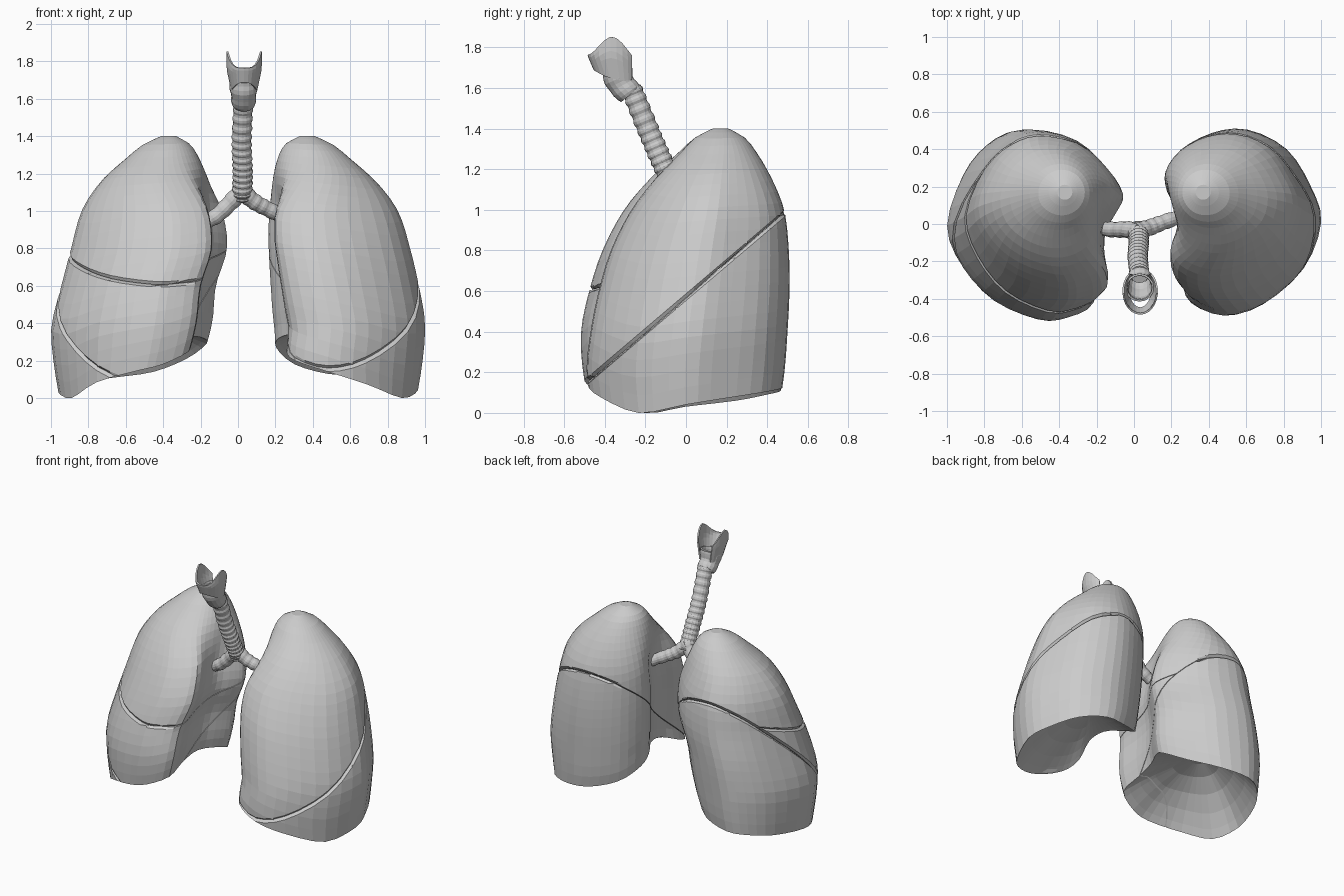
import bpy, bmesh, math
from mathutils import Vector

if "Cube" in bpy.data.objects:
    bpy.data.objects.remove(bpy.data.objects["Cube"])

# Lung levels: z, inner x (+side), inner x (-side), outer x, front y (+), front y (-), back y
LEVELS = [
    (0.00, .30, .30, .955, -.46, -.46, .450), (0.20, .20, .20, .987, -.49, -.50, .480),
    (0.40, .165, .14, 1.0, -.47, -.51, .495), (0.60, .16, .12, .967, -.43, -.47, .505),
    (0.80, .16, .06, .92, -.37, -.405, .502), (1.00, .165, .085, .855, -.27, -.30, .480),
    (1.15, .175, .14, .745, -.16, -.18, .425), (1.28, .210, .205, .600, -.03, -.04, .350),
    (1.36, .255, .26, .500, .05, .05, .285), (1.40, .33, .33, .41, .13, .13, .210)]
# Plan outline: u (0 inner, 1 outer), v (0 front, 1 back), height of the lower rim
OUTLINE = {
    1: [(1, .5, .04), (.93, .7, .07), (.78, .9, .10), (.55, 1, .12), (.33, .98, .13),
        (.12, .88, .18), (.01, .74, .27), (.02, .62, .32), (.09, .5, .34), (.10, .36, .32),
        (.045, .2, .25), (.10, .07, .20), (.33, 0, .14), (.6, .06, .075), (.88, .25, 0)],
    -1: [(1, .5, .03), (.9, .77, .06), (.75, .93, .09), (.57, 1, .11), (.3, .94, .14),
         (.1, .77, .21), (0, .62, .29), (.03, .53, .32), (.11, .4, .33), (.12, .25, .30),
         (.1, .08, .25), (.25, .01, .18), (.42, 0, .145), (.7, .1, .085), (.9, .28, 0)]}
SUB, ROWS, TOP = 3, 22, 1.4


def hermite(p0, p1, m0, m1, t):
    return ((2*t**3 - 3*t*t + 1)*p0 + (t**3 - 2*t*t + t)*m0
            + (3*t*t - 2*t**3)*p1 + (t**3 - t*t)*m1)


def level(z, k):
    """Smoothly interpolate column k of the level table."""
    n = len(LEVELS)
    i = 0
    while i < n - 2 and z > LEVELS[i + 1][0]:
        i += 1

    def slope(j):
        a, b = LEVELS[max(j - 1, 0)], LEVELS[min(j + 1, n - 1)]
        return (b[k] - a[k]) / (b[0] - a[0])
    a, b = LEVELS[i], LEVELS[i + 1]
    h = b[0] - a[0]
    return hermite(a[k], b[k], slope(i)*h, slope(i + 1)*h, (z - a[0]) / h)


def closed_spline(pts):
    out, n = [], len(pts)
    for i in range(n):
        a, b, c, d = (Vector(pts[(i + j) % n]) for j in (-1, 0, 1, 2))
        for s in range(SUB):
            out.append(hermite(b, c, (c - a)*.5, (d - b)*.5, s / SUB))
    return out


def clamp01(t):
    return max(0, min(1, t))


def skin(bm, rings, closed=True):
    for a, b in zip(rings, rings[1:]):
        n = len(a)
        for i in range(n if closed else n - 1):
            j = (i + 1) % n
            bm.faces.new((a[i], a[j], b[j], b[i]))


def finish(bm, name):
    bmesh.ops.recalc_face_normals(bm, faces=bm.faces)
    me = bpy.data.meshes.new(name)
    bm.to_mesh(me)
    bm.free()
    ob = bpy.data.objects.new(name, me)
    bpy.context.collection.objects.link(ob)
    return ob


def whole_lung(side):
    bm = bmesh.new()
    plan = closed_spline(OUTLINE[side])
    n = len(plan)
    kin, kf = (1, 4) if side > 0 else (2, 5)

    def point(i, t):
        u, v, rim = plan[i]
        rim = max(rim, 0)
        z = rim + (TOP - rim)*t
        w = clamp01((z - .95) / .4)
        w = w*w*(3 - 2*w)                       # rounder towards the apex
        a = 2*math.pi*i / n
        u += (.5 + .5*math.cos(a) - u)*w
        v += (.5 + .5*math.sin(a) - v)*w
        xi, xo, yf, yb = (level(z, k) for k in (kin, 3, kf, 6))
        if side > 0:                            # heart notch
            u += .10*clamp01((.85 - z)/.45)*clamp01((z - .1)/.25)*(1 - u)*(1 - v)
        else:                                   # slimmer outer flank
            xo -= .028*math.sin(math.pi*clamp01((z - .35)/.85))
        return Vector((side*(xi + (xo - xi)*u), yf + (yb - yf)*v, z))

    rows = [[point(i, 1 - (1 - r/ROWS)**1.4) for i in range(n)] for r in range(ROWS + 1)]
    # hollow base that fits over the diaphragm
    mid = Vector((side*.50, .12, .36))
    base = []
    for s in (.12, .35, .58, .78, .92):
        ring = []
        for p in rows[0]:
            q = mid.lerp(p, s)
            q.z = p.z + (mid.z - p.z)*(1 - s**2)
            ring.append(q)
        base.append(ring)
    rings = [[bm.verts.new(p) for p in row] for row in base + rows]
    skin(bm, rings)
    bm.faces.new(rings[0])
    bm.faces.new(rings[-1])
    bmesh.ops.triangulate(bm, faces=[f for f in bm.faces if len(f.verts) > 4])
    bmesh.ops.recalc_face_normals(bm, faces=bm.faces)
    return bm


def lobe(name, side, cuts):
    """Cut a lobe out of the lung; each cut removes what lies along its normal."""
    bm = whole_lung(side)
    for co, no in cuts:
        co, no = Vector(co), Vector(no).normalized()
        for inset, clear in ((.013, False), (.002, True)):
            res = bmesh.ops.bisect_plane(bm, geom=bm.verts[:] + bm.edges[:] + bm.faces[:],
                                         plane_co=co - no*inset, plane_no=no,
                                         clear_outer=clear, dist=1e-5)
        bm.normal_update()
        rim = [e for e in res['geom_cut'] if isinstance(e, bmesh.types.BMVert)]
        for v, nrm in [(v, v.normal.copy()) for v in rim]:
            if nrm.x*side > -.6 and nrm.z > -.4:    # groove only on the outer faces
                v.co -= nrm*.014
        fill = bmesh.ops.holes_fill(bm, edges=[e for e in bm.edges if e.is_boundary], sides=0)
        bmesh.ops.triangulate(bm, faces=fill['faces'])
    return finish(bm, name)


def flip(cut):
    return cut[0], tuple(-c for c in cut[1])


# Lobes, parted by the fissures
oblique_a = ((0, 0, .57), (0, -.85, 1))
oblique_b = ((0, 0, .55), (0, -.98, 1))
horizontal = ((0, -.5, .60), (0, -.3, 1))
lobe("left_upper_lobe", 1, [flip(oblique_a)])
lobe("left_lower_lobe", 1, [oblique_a])
lobe("right_upper_lobe", -1, [flip(oblique_b), flip(horizontal)])
lobe("right_middle_lobe", -1, [flip(oblique_b), horizontal])
lobe("right_lower_lobe", -1, [oblique_b])


def tube(name, path, r0, r1, ridges, depth, segs=16, cap=True):
    """Ringed pipe along a polyline."""
    pts = [Vector(p) for p in path]
    bm, rings, steps = bmesh.new(), [], ridges*4
    for k in range(steps + 1):
        f = k/steps*(len(pts) - 1)
        i = min(int(f), len(pts) - 2)
        a, b = pts[max(i - 1, 0)], pts[min(i + 2, len(pts) - 1)]
        p, q = pts[i], pts[i + 1]
        c = hermite(p, q, (q - a)*.5, (b - p)*.5, f - i)
        d = (q - a).lerp(b - p, f - i).normalized()
        e1 = d.cross(Vector((0, 1, 0))).normalized()
        e2 = d.cross(e1)
        r = r0 + (r1 - r0)*k/steps + (depth if k % 4 in (1, 2) else 0)
        rings.append([bm.verts.new(c + e1*r*math.cos(t) + e2*r*math.sin(t))
                      for t in (2*math.pi*j/segs for j in range(segs))])
    skin(bm, rings)
    if cap:
        bm.faces.new(rings[0])
        bm.faces.new(rings[-1])
    return finish(bm, name)


# Windpipe and its two branches
tube("windpipe", [(.02, -.03, 1.07), (.025, -.10, 1.2), (.02, -.18, 1.38), (.03, -.27, 1.6)],
     .051, .049, 15, .005)
tube("right_bronchus", [(.03, -.04, 1.12), (-.04, -.03, 1.045), (-.12, -.03, .97),
                        (-.20, -.02, .93)], .046, .036, 5, .003)
tube("left_bronchus", [(.01, -.04, 1.12), (.08, -.02, 1.055), (.16, .01, 1.01),
                       (.28, .05, .95)], .046, .036, 6, .003)

# Voice box: ring cartilage and open shield above it
ring_part = tube("ring_cartilage", [(.03, -.275, 1.57), (.03, -.325, 1.63), (.03, -.34, 1.70)],
                 .054, .072, 2, .004, cap=False)
bm = bmesh.new()
rings = []
for k in range(7):
    f = k/6
    ring = []
    for j in range(-10, 11):
        a = math.radians(14*j)
        side = math.sin(abs(a))**2
        back = clamp01((abs(j) - 6)/4)
        lo = 1.69 - .045*side - .03*back
        hi = 1.765 + .09*side**2 - .02*back
        z = lo + (hi - lo)*f
        g = clamp01((z - 1.62)/.14)
        ring.append(bm.verts.new((.033 + (.06 + .03*g)*math.sin(a),
                                  -.335 - .025*g - (.085 + .035*g)*math.cos(a), z)))
    rings.append(ring)
skin(bm, rings, closed=False)
shield = finish(bm, "shield_cartilage")
for part in (shield, ring_part):
    thick = part.modifiers.new("thickness", 'SOLIDIFY')
    thick.thickness = .01
    thick.offset = 0
